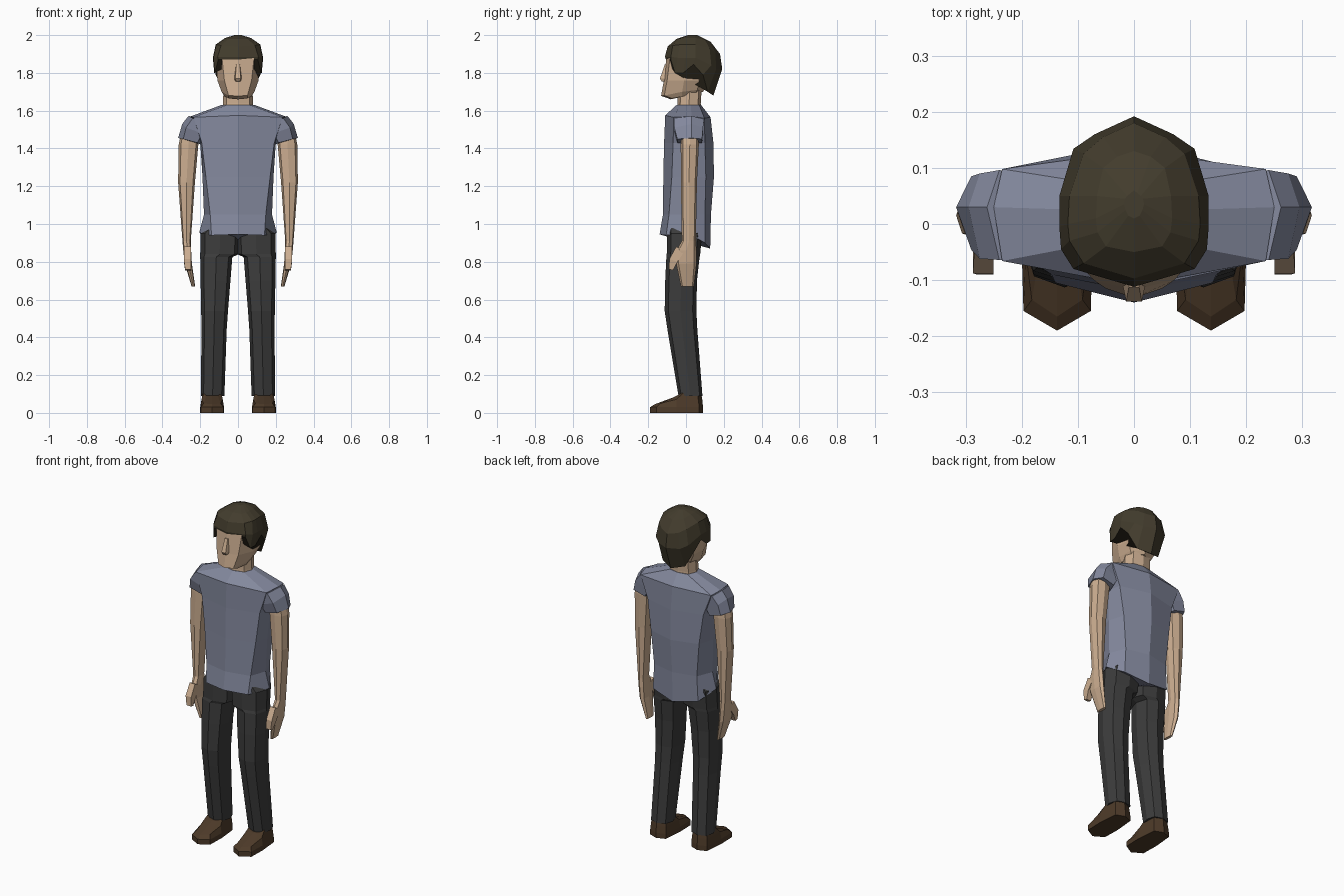
import bpy, bmesh
from math import cos, sin, pi


def material(name, rgb):
    m = bpy.data.materials.new(name)
    m.diffuse_color = (*rgb, 1)
    return m


SKIN = material("skin", (0.60, 0.42, 0.28))
SHIRT = material("shirt_cloth", (0.23, 0.25, 0.34))
PANTS = material("trouser_cloth", (0.045, 0.045, 0.045))
LEATHER = material("shoe_leather", (0.075, 0.043, 0.022))
HAIR = material("hair", (0.055, 0.045, 0.026))


def loft(name, rings, mat, mirror=False):
    """Skin equal-length rings of points, capped at both ends."""
    bm = bmesh.new()
    loops = [[bm.verts.new(p) for p in r] for r in rings]
    n = len(loops[0])
    for a, b in zip(loops, loops[1:]):
        for i in range(n):
            j = (i + 1) % n
            bm.faces.new((a[i], a[j], b[j], b[i]))
    bm.faces.new(loops[0][::-1])
    bm.faces.new(loops[-1])
    bmesh.ops.recalc_face_normals(bm, faces=bm.faces)
    mesh = bpy.data.meshes.new(name)
    bm.to_mesh(mesh)
    bm.free()
    mesh.materials.append(mat)
    ob = bpy.data.objects.new(name, mesh)
    bpy.context.collection.objects.link(ob)
    if mirror:
        ob.modifiers.new("other_side", "MIRROR")
    return ob


def whole(half, cx=0.0):
    """Close a half outline (first and last point on the centre) by reflection."""
    right = [(cx + x, y, z) for x, y, z in half]
    left = [(cx - x, y, z) for x, y, z in half[-2:0:-1]]
    return right + left


def flat(z, *pts):
    return [(x, y, z) for x, y in pts]


def oval(z, x0, x1, y0, y1, n=8):
    """Squarish n-sided ring filling the given extents."""
    pts = []
    for i in range(n):
        a = 2 * pi * i / n
        s = 1.08 if i % 2 else 1.0
        pts.append(((x0 + x1) / 2 + (x1 - x0) / 2 * cos(a) * s,
                    (y0 + y1) / 2 + (y1 - y0) / 2 * sin(a) * s, z))
    return pts


# Shirt body, hem to collar; the hem hangs lower at the back
loft("shirt_body", [whole(r) for r in (
    [(0, -.14, .945), (.14, -.105, .94), (.205, .005, .955), (.15, .10, .90), (0, .128, .87)],
    flat(1.05, (0, -.122), (.147, -.09), (.18, .005), (.142, .10), (0, .132)),
    flat(1.25, (0, -.12), (.17, -.075), (.188, .01), (.16, .105), (0, .148)),
    flat(1.43, (0, -.116), (.192, -.068), (.2, .02), (.185, .10), (0, .145)),
    [(0, -.11, 1.575), (.235, -.066, 1.565), (.25, .03, 1.57), (.235, .098, 1.56), (0, .13, 1.565)],
    flat(1.63, (0, -.05), (.058, -.032), (.088, .025), (.058, .07), (0, .08)),
)], SHIRT)

# Short sleeves
loft("sleeve", [
    [(.262, .03, 1.572), (.24, -.064, 1.56), (.17, -.06, 1.54),
     (.15, .02, 1.54), (.17, .09, 1.54), (.24, .096, 1.555)],
    [(.295, .03, 1.53), (.275, -.062, 1.51), (.19, -.06, 1.48),
     (.17, .02, 1.47), (.19, .09, 1.48), (.275, .09, 1.51)],
    [(.317, .03, 1.455), (.29, -.046, 1.45), (.215, -.045, 1.43),
     (.195, .02, 1.42), (.215, .085, 1.43), (.29, .085, 1.45)],
], SHIRT, True)

# Arms running into flat hands
loft("arm_and_hand", [
    oval(1.49, .22, .30, -.025, .065),
    oval(1.42, .21, .314, -.028, .068),
    oval(1.22, .228, .317, -.027, .058),
    oval(.91, .25, .294, -.022, .052),
    oval(.86, .248, .29, -.05, .056),
    oval(.79, .244, .282, -.052, .056),
    oval(.67, .227, .246, -.027, .042),
], SKIN, True)
loft("thumb", [
    [(.25, -.005, .86), (.285, -.005, .86), (.285, -.052, .88), (.25, -.052, .88)],
    [(.25, -.045, .80), (.287, -.045, .80), (.287, -.088, .815), (.25, -.088, .815)],
    [(.25, -.068, .755), (.28, -.068, .755), (.28, -.09, .76), (.25, -.09, .76)],
], SKIN, True)

# Trouser legs meeting at the hips
loft("trouser_leg", [
    oval(.98, -.01, .17, -.10, .085),
    oval(.95, -.01, .198, -.10, .085),
    oval(.84, -.005, .20, -.102, .075),
    oval(.825, .03, .20, -.104, .072),
    oval(.70, .04, .198, -.11, .058),
    oval(.54, .053, .195, -.113, .055),
    oval(.44, .06, .193, -.098, .06),
    oval(.09, .072, .197, -.04, .087),
], PANTS, True)

# Shoes with pointed toes
sole = ((0, -.19), (.06, -.155), (.063, -.05), (.052, .07), (0, .09))
loft("shoe", [whole(r, .137) for r in (
    flat(0, *sole),
    flat(.03, *sole),
    [(0, -.165, .046), (.045, -.135, .05), (.056, -.05, .072), (.05, .065, .07), (0, .086, .07)],
    [(0, -.05, .088), (.03, -.045, .09), (.048, -.01, .11), (.044, .06, .11), (0, .08, .11)],
)], LEATHER, True)

# Neck and head
loft("neck", [oval(1.58, -.085, .085, -.05, .08),
              oval(1.64, -.08, .08, -.045, .078),
              oval(1.74, -.075, .075, -.045, .085)], SKIN)
loft("head", [whole(r) for r in (
    [(0, -.08, 1.66), (.05, -.075, 1.665), (.07, -.02, 1.675), (.06, .05, 1.69), (0, .09, 1.70)],
    [(0, -.132, 1.678), (.05, -.115, 1.68), (.087, -.02, 1.70), (.075, .06, 1.71), (0, .10, 1.72)],
    flat(1.76, (0, -.117), (.072, -.10), (.109, -.01), (.10, .07), (0, .12)),
    flat(1.88, (0, -.104), (.085, -.085), (.116, 0), (.10, .08), (0, .13)),
    flat(1.94, (0, -.07), (.06, -.05), (.09, 0), (.08, .07), (0, .11)),
)], SKIN)
loft("nose", [
    flat(1.845, (.013, -.09), (.009, -.112), (-.009, -.112), (-.013, -.09)),
    flat(1.77, (.024, -.09), (.014, -.138), (-.014, -.138), (-.024, -.09)),
    flat(1.755, (.02, -.09), (.01, -.128), (-.01, -.128), (-.02, -.09)),
], SKIN)

# Hair cap with sideburns, ear notch and a low nape
loft("hair_cap", [whole(r) for r in (
    [(0, -.105, 1.87), (.105, -.08, 1.87), (.122, -.058, 1.80), (.126, -.015, 1.80),
     (.128, .04, 1.845), (.118, .09, 1.79), (.075, .115, 1.70), (0, .145, 1.68)],
    [(0, -.112, 1.885), (.108, -.08, 1.885), (.13, -.045, 1.88), (.133, -.005, 1.88),
     (.133, .05, 1.88), (.108, .134, 1.84), (.07, .16, 1.82), (0, .192, 1.82)],
    [(0, -.097, 1.94), (.09, -.07, 1.945), (.115, -.03, 1.95), (.118, 0, 1.95),
     (.115, .05, 1.95), (.09, .125, 1.93), (.055, .155, 1.91), (0, .18, 1.90)],
    [(0, -.05, 1.98), (.05, -.04, 1.98), (.065, -.015, 1.983), (.068, .01, 1.985),
     (.066, .05, 1.985), (.055, .10, 1.975), (.03, .12, 1.97), (0, .13, 1.965)],
    flat(2.0, (0, .01), (.01, .015), (.015, .025), (.018, .035),
         (.016, .045), (.012, .05), (.006, .055), (0, .06)),
)], HAIR)
